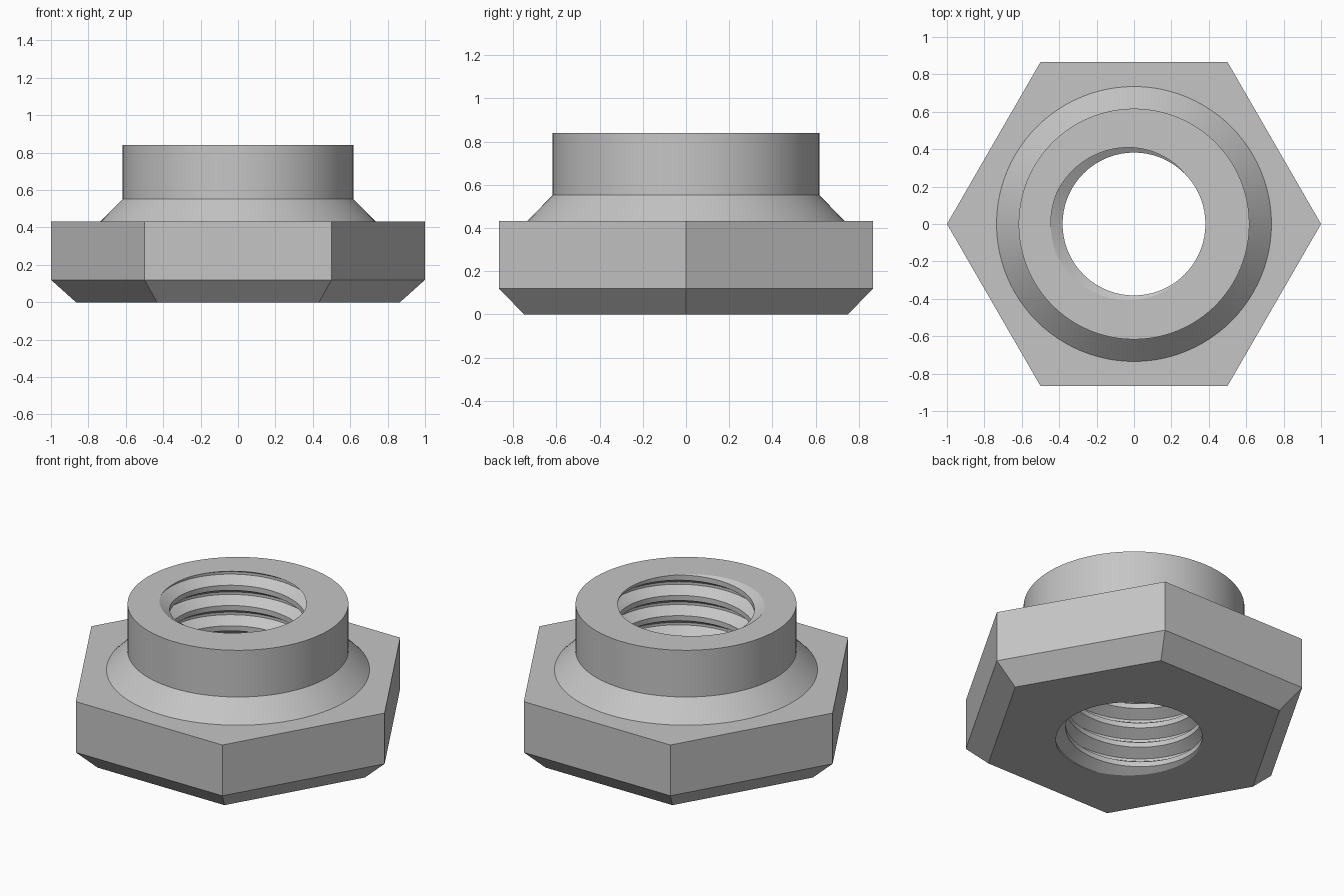
import bpy, bmesh, math
from mathutils import Vector

if "Cube" in bpy.data.objects:
    bpy.data.objects.remove(bpy.data.objects["Cube"])

H = 0.84            # total height
PITCH = 0.125       # thread pitch
MINOR, MAJOR = 0.382, 0.445
STEPS = 72          # thread segments per turn

bm = bmesh.new()


def ring(radius, z, sides):
    """Closed loop of vertices."""
    return [bm.verts.new((radius * math.cos(math.tau * i / sides),
                          radius * math.sin(math.tau * i / sides), z))
            for i in range(sides)]


def bridge(a, b):
    """Wall of quads between two equal loops."""
    n = len(a)
    for i in range(n):
        bm.faces.new((a[i], a[(i + 1) % n], b[(i + 1) % n], b[i]))


def loop_edges(loop):
    return [bm.edges.get((loop[i - 1], loop[i])) for i in range(len(loop))]


def fill_between(edges):
    """Flat face between an outer and an inner loop."""
    bmesh.ops.triangle_fill(bm, edges=edges, use_beauty=True,
                            use_dissolve=False, normal=(0, 0, 1))


# Threaded bore: helical strip with crest, flank, root, flank
profile = [(0.0, MINOR), (0.25, MINOR), (0.5625, MAJOR), (0.6875, MAJOR)]
turns = math.ceil(H / PITCH) + 4
start = H + 0.0003 - PITCH * (0.625 + 0.5) - PITCH * (turns - 3)
grid = []
for i in range(turns * STEPS + 1):
    a = math.tau * i / STEPS
    grid.append([bm.verts.new((r * math.cos(a), r * math.sin(a),
                               start + PITCH * (i / STEPS + t)))
                 for t, r in profile])
for i in range((turns - 1) * STEPS):
    here = grid[i] + [grid[i + STEPS][0]]
    there = grid[i + 1] + [grid[i + 1 + STEPS][0]]
    for j in range(4):
        bm.faces.new((here[j], here[j + 1], there[j + 1], there[j]))

# Trim the thread flush with both ends
for z, up in ((0, -1), (H, 1)):
    bmesh.ops.bisect_plane(bm, geom=bm.verts[:] + bm.edges[:] + bm.faces[:],
                           plane_co=(0, 0, z), plane_no=(0, 0, up),
                           dist=1e-6, clear_outer=True)
bmesh.ops.delete(bm, geom=[v for v in bm.verts if not v.link_faces],
                 context='VERTS')
bore_ends = [[e for e in bm.edges if e.is_boundary
              and all(abs(v.co.z - z) < 1e-4 for v in e.verts)]
             for z in (0, H)]

# Hexagon with chamfered underside
hexes = [ring(r, z, 6) for r, z in ((0.866, 0), (1.0, 0.12), (1.0, 0.433))]
# Conical shoulder and round collar
rounds = [ring(r, z, 96) for r, z in ((0.735, 0.433), (0.617, 0.552), (0.617, H))]
for loops in (hexes, rounds):
    for a, b in zip(loops, loops[1:]):
        bridge(a, b)

# Underside, hexagon top and collar top
fill_between(loop_edges(hexes[0]) + bore_ends[0])
fill_between(loop_edges(hexes[2]) + loop_edges(rounds[0]))
fill_between(loop_edges(rounds[2]) + bore_ends[1])
bmesh.ops.recalc_face_normals(bm, faces=bm.faces[:])

mesh = bpy.data.meshes.new("collared_hex_nut")
bm.to_mesh(mesh)
bm.free()
nut = bpy.data.objects.new("collared_hex_nut", mesh)
bpy.context.collection.objects.link(nut)

steel = bpy.data.materials.new("plain_steel_grey")
steel.diffuse_color = (0.56, 0.56, 0.56, 1)
steel.use_nodes = True
steel.node_tree.nodes["Principled BSDF"].inputs["Base Color"].default_value = steel.diffuse_color
mesh.materials.append(steel)

bpy.context.view_layer.objects.active = nut
nut.select_set(True)
bpy.ops.object.shade_smooth_by_angle(angle=math.radians(30))
